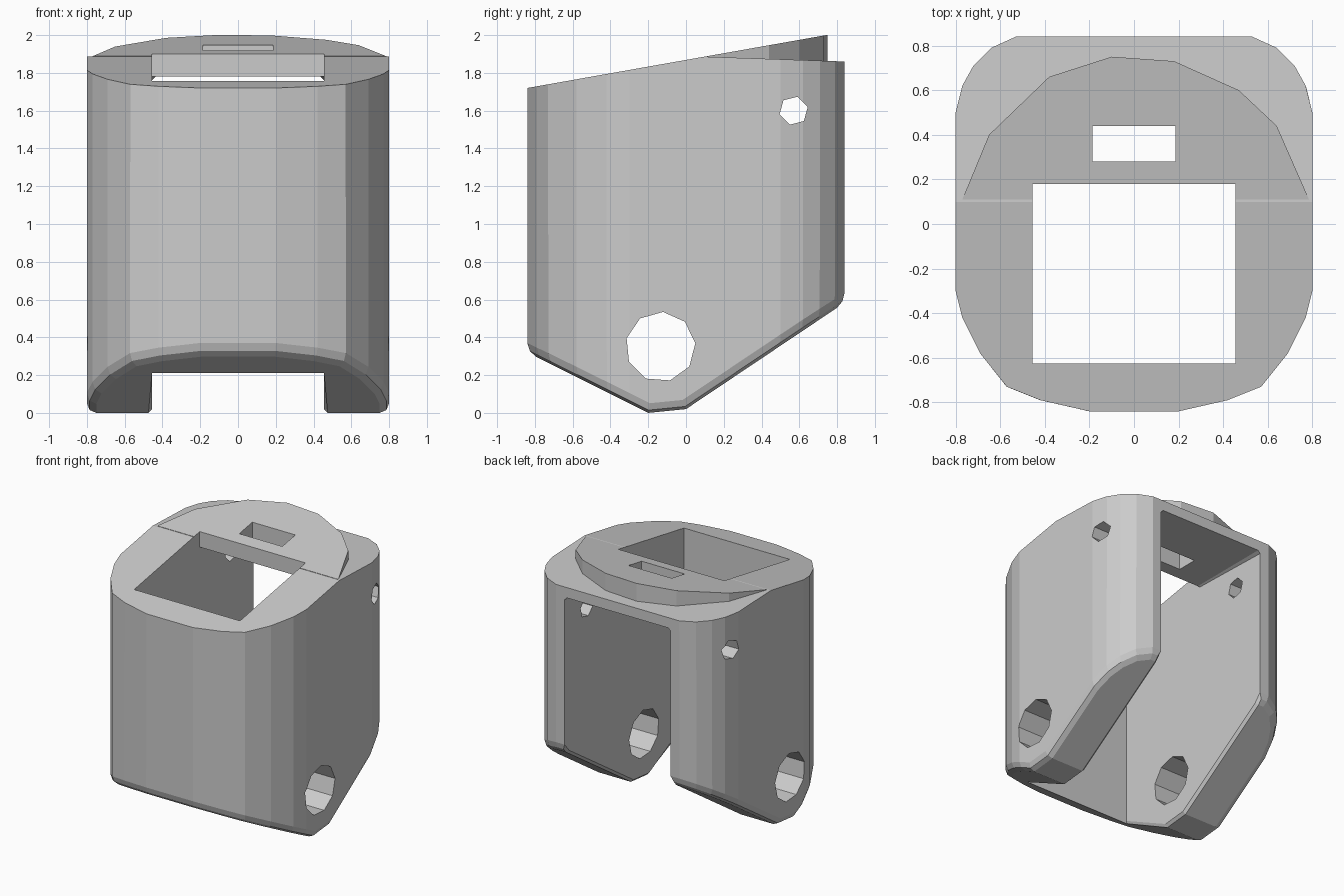
import bpy, bmesh, math
from mathutils import Vector

if "Cube" in bpy.data.objects:
    bpy.data.objects.remove(bpy.data.objects["Cube"])


def to_object(bm, name):
    bmesh.ops.recalc_face_normals(bm, faces=bm.faces[:])
    mesh = bpy.data.meshes.new(name)
    bm.to_mesh(mesh)
    bm.free()
    obj = bpy.data.objects.new(name, mesh)
    bpy.context.collection.objects.link(obj)
    return obj


def prism(points, vector):
    """Extrude a closed 3D polygon along a vector."""
    bm = bmesh.new()
    face = bm.faces.new([bm.verts.new(p) for p in points])
    ext = bmesh.ops.extrude_face_region(bm, geom=[face])["geom"]
    bmesh.ops.translate(bm, vec=vector, verts=[g for g in ext if isinstance(g, bmesh.types.BMVert)])
    bmesh.ops.recalc_face_normals(bm, faces=bm.faces[:])
    return bm


def slice_off(bm, co, no):
    """Cut away everything on the normal side of a plane and cap it."""
    geom = bm.verts[:] + bm.edges[:] + bm.faces[:]
    bmesh.ops.bisect_plane(bm, geom=geom, plane_co=co, plane_no=Vector(no).normalized(), clear_outer=True)
    bmesh.ops.holes_fill(bm, edges=[e for e in bm.edges if e.is_boundary], sides=0)
    bmesh.ops.recalc_face_normals(bm, faces=bm.faces[:])


def boolean(target, tool, operation):
    mod = target.modifiers.new("cut", 'BOOLEAN')
    mod.operation, mod.solver, mod.object = operation, 'EXACT', tool
    bpy.context.view_layer.objects.active = target
    bpy.ops.object.modifier_apply(modifier=mod.name)
    bpy.data.objects.remove(tool)


def side_profile(points, half_width):
    return prism([(-half_width, y, z) for y, z in points], (2 * half_width, 0, 0))


def side_hole(y, z, r, sides, phase):
    pts = [(y + r * math.cos(phase + i * math.tau / sides),
            z + r * math.sin(phase + i * math.tau / sides)) for i in range(sides)]
    return to_object(side_profile(pts, 2), "hole_cutter")


TOP_CO, TOP_NO = (0, -0.84, 1.72), (0, -0.177, 1)

# Main shell: rounded plan, sliced by the top and the angled underside
half = [(0.2, -0.84), (0.42, -0.79), (0.57, -0.73), (0.69, -0.58), (0.77, -0.42), (0.8, -0.3),
        (0.8, 0.5), (0.77, 0.62), (0.72, 0.71), (0.64, 0.79), (0.53, 0.84)]
plan = half + [(-x, y) for x, y in reversed(half)]
bm = prism([(x, y, -1) for x, y in plan], (0, 0, 4))
slice_off(bm, TOP_CO, TOP_NO)
slice_off(bm, (0, 0.1, 1.886), (0, 0.035, 1))
under = [(-0.84, 0.32), (-0.2, 0.0), (0.0, 0.02), (0.82, 0.57)]
for (y0, z0), (y1, z1) in zip(under, under[1:]):
    slice_off(bm, (0, y0, z0), (0, z1 - z0, y0 - y1))

# Rounded outer rim of the underside
bm.normal_update()
rim = [e for e in bm.edges if len(e.link_faces) == 2
       and min(f.normal.z for f in e.link_faces) < -0.3
       and abs(max(f.normal.z for f in e.link_faces)) < 0.1]
bmesh.ops.bevel(bm, geom=rim, offset=0.05, segments=2, profile=0.5, affect='EDGES', clamp_overlap=True)
shell = to_object(bm, "housing_shell")

# Raised round step at the back of the top
arc = [(0.785, 0.11), (0.64, 0.44), (0.47, 0.6), (0.18, 0.73), (-0.1, 0.75), (-0.38, 0.66), (-0.65, 0.4), (-0.77, 0.11)]
bm = prism([(x, y, 1.6) for x, y in arc], (0, 0, 1))
slice_off(bm, TOP_CO, TOP_NO)
boolean(shell, to_object(bm, "raised_step"), 'UNION')

# Inner cavity: open below, at the back, and through the top window
cavity = [(-0.625, -1), (-0.625, 3), (0.18, 3), (0.18, 1.78), (1.5, 1.78), (1.5, -1)]
boolean(shell, to_object(side_profile(cavity, 0.455), "cavity_cutter"), 'DIFFERENCE')

# Chamfer on the inner lower edges of both cheeks
bm = bmesh.new()
bm.from_mesh(shell.data)
bm.normal_update()
lip = [e for e in bm.edges if len(e.link_faces) == 2
       and all(abs(abs(v.co.x) - 0.455) < 0.002 for v in e.verts)
       and max(abs(f.normal.x) for f in e.link_faces) > 0.9
       and min(f.normal.z for f in e.link_faces) < -0.3
       and min(v.co.y for v in e.verts) > -0.64]
bmesh.ops.bevel(bm, geom=lip, offset=0.05, segments=1, profile=0.5, affect='EDGES', clamp_overlap=True)
bm.to_mesh(shell.data)
bm.free()

# Small slot behind the window
slot = [(0.28, 1.5), (0.28, 3), (0.44, 3), (0.44, 1.5)]
boolean(shell, to_object(side_profile(slot, 0.185), "slot_cutter"), 'DIFFERENCE')

# Pivot holes and small pin holes through both cheeks
boolean(shell, side_hole(-0.135, 0.35, 0.185, 9, 0.1), 'DIFFERENCE')
boolean(shell, side_hole(0.57, 1.6, 0.077, 6, 0.25), 'DIFFERENCE')
